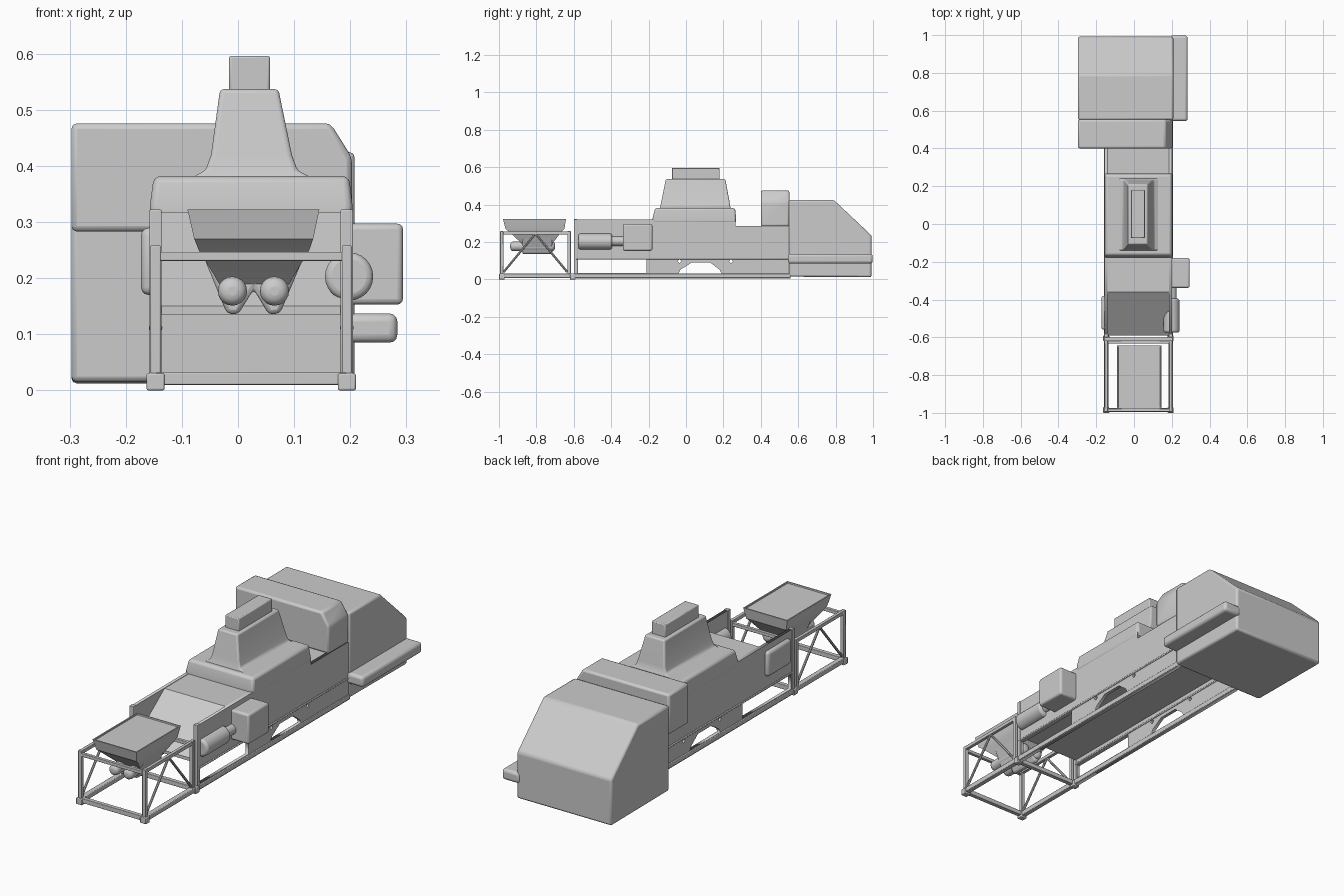
import bpy, bmesh
from math import radians
from mathutils import Vector, Matrix

if "Cube" in bpy.data.objects:
    bpy.data.objects.remove(bpy.data.objects["Cube"])

XL, XR = -0.147, 0.194   # centre lines of the two side frames


def finish(name, bm, bevel=0.0, segs=2):
    bmesh.ops.recalc_face_normals(bm, faces=bm.faces)
    me = bpy.data.meshes.new(name)
    bm.to_mesh(me)
    bm.free()
    ob = bpy.data.objects.new(name, me)
    bpy.context.collection.objects.link(ob)
    if bevel:
        m = ob.modifiers.new("bevel", 'BEVEL')
        m.width, m.segments, m.limit_method = bevel, segs, 'ANGLE'
        m.angle_limit = radians(25)
    bpy.ops.object.select_all(action='DESELECT')
    ob.select_set(True)
    bpy.context.view_layer.objects.active = ob
    bpy.ops.object.shade_smooth_by_angle(angle=radians(35))
    return ob


def loft(name, rings, bevel=0.0, segs=2):
    """Stack of rectangles (z, x0, x1, y0, y1)."""
    bm = bmesh.new()
    loops = [[bm.verts.new(p) for p in
              ((x0, y0, z), (x1, y0, z), (x1, y1, z), (x0, y1, z))]
             for z, x0, x1, y0, y1 in rings]
    for a, b in zip(loops, loops[1:]):
        for i in range(4):
            j = (i + 1) % 4
            bm.faces.new((a[i], a[j], b[j], b[i]))
    bm.faces.new(loops[0])
    bm.faces.new(loops[-1])
    return finish(name, bm, bevel, segs)


def box(name, x0, x1, y0, y1, z0, z1, bevel=0.0, segs=2):
    return loft(name, [(z0, x0, x1, y0, y1), (z1, x0, x1, y0, y1)], bevel, segs)


def prism(name, pts, axis, a, b, bevel=0.0):
    """Profile in (y,z) swept along x, or in (x,z) swept along y."""
    bm = bmesh.new()
    ends = []
    for t in (a, b):
        ends.append([bm.verts.new((t, u, v) if axis == 'x' else (u, t, v))
                     for u, v in pts])
    n = len(pts)
    for i in range(n):
        j = (i + 1) % n
        bm.faces.new((ends[0][i], ends[0][j], ends[1][j], ends[1][i]))
    bm.faces.new(ends[0])
    bm.faces.new(ends[1])
    return finish(name, bm, bevel)


def rod(name, p, q, r, sides=8, bevel=0.0, segs=2):
    p, q = Vector(p), Vector(q)
    d = q - p
    bm = bmesh.new()
    mat = Matrix.Translation((p + q) / 2) @ d.to_track_quat('Z', 'Y').to_matrix().to_4x4()
    bmesh.ops.create_cone(bm, cap_ends=True, segments=sides, radius1=r, radius2=r,
                          depth=d.length, matrix=mat)
    return finish(name, bm, bevel, segs)


def panel(name, x, half, loops):
    """Flat side plate with openings: first loop is the outline."""
    cu = bpy.data.curves.new(name, 'CURVE')
    cu.dimensions, cu.fill_mode, cu.extrude = '2D', 'BOTH', half
    for pts in loops:
        s = cu.splines.new('POLY')
        s.points.add(len(pts) - 1)
        for sp, (u, v) in zip(s.points, pts):
            sp.co = (u, v, 0, 1)
        s.use_cyclic_u = True
    ob = bpy.data.objects.new(name, cu)
    bpy.context.collection.objects.link(ob)
    ob.matrix_world = Matrix(((0, 0, 1, x), (1, 0, 0, 0), (0, 1, 0, 0), (0, 0, 0, 1)))
    bpy.ops.object.select_all(action='DESELECT')
    ob.select_set(True)
    bpy.context.view_layer.objects.active = ob
    bpy.ops.object.convert(target='MESH')


# Side plates with window, arch and bolt openings
outline = [(-0.59, 0.005), (0.56, 0.005), (0.56, 0.285), (0.265, 0.285),
           (0.265, 0.32), (-0.59, 0.32)]
window = [(-0.578, 0.035), (-0.21, 0.035), (-0.21, 0.108), (-0.578, 0.108)]
arch = [(-0.04, 0.033), (0.19, 0.033), (0.18, 0.052), (0.13, 0.09),
        (0.03, 0.09), (-0.03, 0.052)]
holes = [[(y + a, 0.097 + b) for a, b in
          ((-0.011, 0), (0, -0.011), (0.011, 0), (0, 0.011))] for y in (-0.035, 0.24)]

for side, x, s in (("left", XL, -1), ("right", XR, 1)):
    panel(side + "_side_plate", x, 0.008, [outline, window, arch] + holes)
    # Base rail, ledge and foot
    box(side + "_base_rail", x - 0.012, x + 0.012, -0.995, 0.56, 0.008, 0.032, 0.003)
    box(side + "_ledge", x - 0.012, x + 0.012, -0.59, 0.56, 0.107, 0.116, 0.003)
    for y in (-0.985, -0.605):
        box(side + "_foot", x - 0.016, x + 0.016, y - 0.015, y + 0.015, 0, 0.03, 0.003)
    # Front frame posts, top rail and diagonal braces
    for y in (-0.985, -0.625):
        box(side + "_frame_post", x - 0.009, x + 0.009, y - 0.009, y + 0.009, 0.02, 0.258, 0.002)
    box(side + "_frame_top_rail", x - 0.008, x + 0.008, -0.99, -0.62, 0.24, 0.257, 0.002)
    for y in (-0.975, -0.635):
        rod(side + "_frame_brace", (x, y, 0.04), (x, -0.805, 0.245), 0.006)
    box(side + "_body_post", x - 0.011, x + 0.011, -0.6, -0.58, 0.02, 0.322, 0.002)

# Cross members of the frame
for y in (-0.985, -0.625):
    box("frame_top_crossbar", XL, XR, y - 0.008, y + 0.008, 0.231, 0.247, 0.002)
for y in (-0.985, -0.61):
    box("frame_bottom_crossbar", XL, XR, y - 0.01, y + 0.01, 0.01, 0.032, 0.002)

# Feed hopper with recessed lid, twin troughs and augers
loft("hopper", [(0.185, -0.03, 0.088, -0.87, -0.72), (0.25, -0.07, 0.127, -0.94, -0.67),
                (0.27, -0.078, 0.134, -0.965, -0.65), (0.322, -0.09, 0.145, -0.978, -0.642),
                (0.322, -0.084, 0.139, -0.972, -0.648), (0.316, -0.083, 0.138, -0.971, -0.649)])
prism("hopper_troughs", [(-0.06, 0.235), (-0.02, 0.137), (0.0, 0.135), (0.028, 0.18),
                         (0.055, 0.135), (0.075, 0.137), (0.116, 0.235)],
      'y', -0.875, -0.715, 0.008)
for x in (-0.01, 0.065):
    rod("auger_tube", (x, -0.94, 0.177), (x, -0.7, 0.177), 0.026, 20, 0.018, 4)

# Main bed: ramp behind the hopper rising to the deck
prism("main_bed", [(-0.59, 0.135), (-0.59, 0.15), (-0.36, 0.318), (0.263, 0.318),
                   (0.263, 0.284), (0.56, 0.284), (0.56, 0.135)], 'x', XL, XR)

# Saddle, tapered tower and cap
loft("saddle", [(0.3, -0.157, 0.204, -0.178, 0.268), (0.33, -0.157, 0.204, -0.178, 0.268),
                (0.382, -0.15, 0.198, -0.165, 0.262)], 0.012, 3)
loft("tower", [(0.37, -0.1, 0.15, -0.145, 0.248), (0.392, -0.058, 0.106, -0.137, 0.236),
               (0.42, -0.048, 0.096, -0.131, 0.232), (0.537, -0.032, 0.072, -0.108, 0.21)], 0.007, 3)
box("tower_cap", -0.016, 0.057, -0.075, 0.18, 0.53, 0.596, 0.004)

# Rear hood with sloped back, raised front collar and side step
prism("rear_hood", [(0.55, 0.015), (0.992, 0.012), (0.992, 0.235), (0.79, 0.425),
                    (0.55, 0.425)], 'x', -0.297, 0.208, 0.01)
prism("hood_collar", [(-0.297, 0.283), (0.203, 0.283), (0.203, 0.415), (0.165, 0.476),
                      (-0.297, 0.476)], 'y', 0.4, 0.553, 0.01)
box("hood_side_step", 0.19, 0.284, 0.545, 0.998, 0.085, 0.137, 0.014, 3)

# Drive motor, shaft and gearbox on the right side
rod("drive_motor", (0.198, -0.575, 0.203), (0.198, -0.395, 0.203), 0.043, 24, 0.012, 3)
rod("motor_shaft", (0.2, -0.4, 0.205), (0.2, -0.33, 0.205), 0.026, 20)
box("gearbox", 0.19, 0.294, -0.338, -0.18, 0.153, 0.297, 0.01, 3)

# Shallow cover bulge on the left side
box("left_cover", -0.173, -0.14, -0.56, -0.38, 0.17, 0.29, 0.014, 3)
